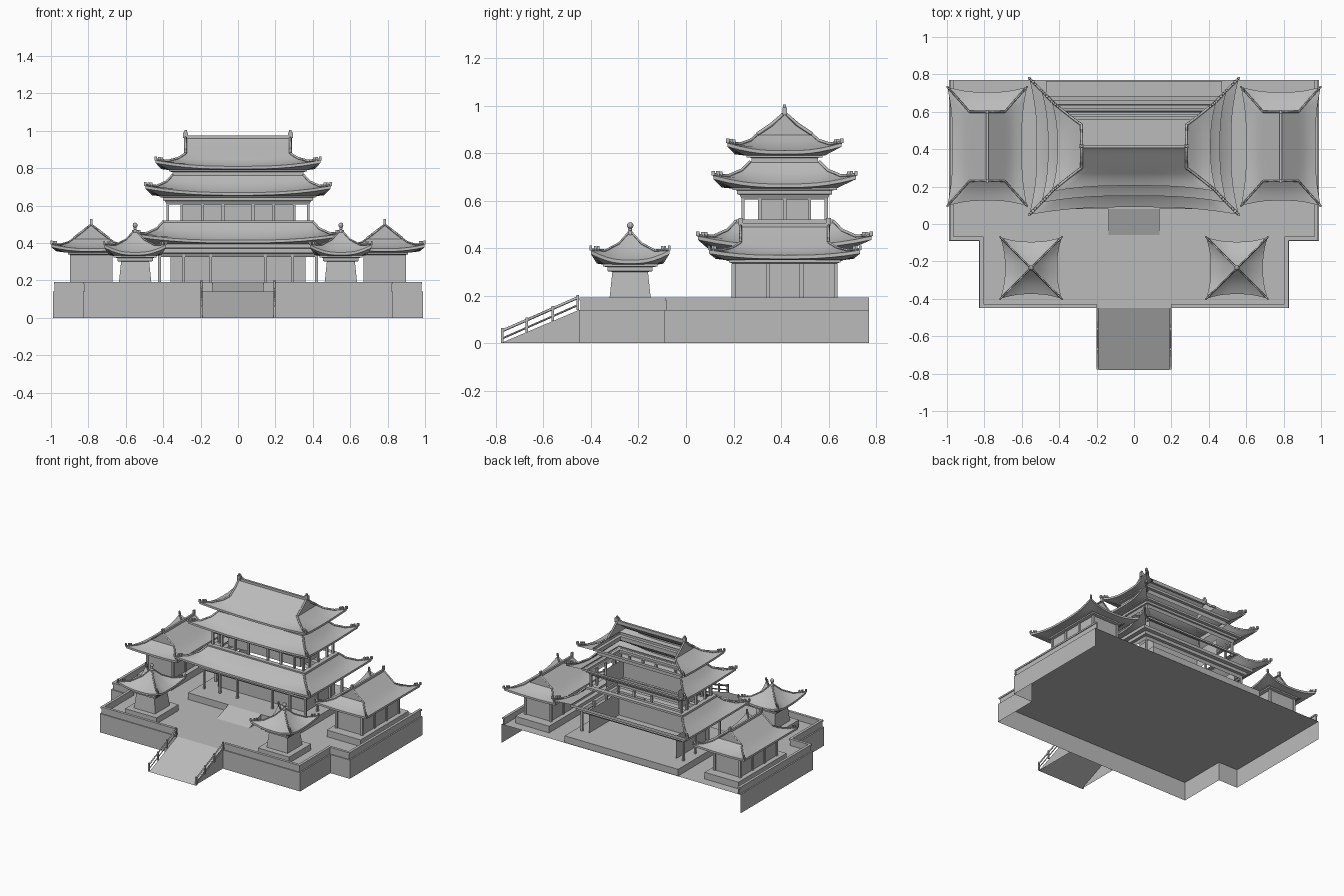
import bpy, bmesh, math
from mathutils import Vector

if "Cube" in bpy.data.objects:
    bpy.data.objects.remove(bpy.data.objects["Cube"])

stone = bpy.data.materials.new("pale_grey")
stone.use_nodes = True
stone.diffuse_color = (0.5, 0.5, 0.5, 1)
stone.node_tree.nodes["Principled BSDF"].inputs["Base Color"].default_value = (0.5, 0.5, 0.5, 1)
FRONT, RIGHT, BACK, LEFT = range(4)


def finish(name, bm, smooth=False):
    bmesh.ops.remove_doubles(bm, verts=bm.verts, dist=0.0004)
    bmesh.ops.recalc_face_normals(bm, faces=bm.faces)
    mesh = bpy.data.meshes.new(name)
    bm.to_mesh(mesh)
    bm.free()
    mesh.materials.append(stone)
    ob = bpy.data.objects.new(name, mesh)
    bpy.context.collection.objects.link(ob)
    if smooth:
        bpy.ops.object.select_all(action='DESELECT')
        ob.select_set(True)
        bpy.context.view_layer.objects.active = ob
        bpy.ops.object.shade_smooth_by_angle(angle=math.radians(25))
    return ob


def add_box(bm, x0, x1, y0, y1, z0, z1):
    made = bmesh.ops.create_cube(bm, size=1)["verts"]
    for v in made:
        v.co = Vector(((x0 + x1) / 2 + v.co.x * (x1 - x0),
                       (y0 + y1) / 2 + v.co.y * (y1 - y0),
                       (z0 + z1) / 2 + v.co.z * (z1 - z0)))


def boxes(name, items):
    bm = bmesh.new()
    for item in items:
        add_box(bm, *item)
    return finish(name, bm)


def posts(name, places, z0, z1, r):
    return boxes(name, [(x - r, x + r, y - r, y + r, z0, z1) for x, y in places])


def strip(name, path, z0, z1, thick=0):
    """Upright wall along an open plan path."""
    bm = bmesh.new()
    low = [bm.verts.new((x, y, z0)) for x, y in path]
    top = [bm.verts.new((x, y, z1)) for x, y in path]
    for i in range(len(path) - 1):
        bm.faces.new((low[i], low[i + 1], top[i + 1], top[i]))
    ob = finish(name, bm)
    if thick:
        mod = ob.modifiers.new("thickness", 'SOLIDIFY')
        mod.thickness, mod.offset, mod.use_even_offset = thick, 0, True
    return ob


def ring_side(centre, row, side, n):
    """Points of one side of a rectangular ring whose corners sweep up and out."""
    hx, hy, z, lift, flare = (tuple(row) + (0, 0))[:5]
    pts = []
    for i in range(n + 1):
        t = 2 * i / n - 1
        k = abs(t) ** 3
        a, b = [(t, -1), (1, t), (-t, 1), (-1, -t)][side]
        pts.append(Vector((centre[0] + a * (hx + flare * k),
                           centre[1] + b * (hy + flare * k), z + lift * k)))
    return pts


def loft(name, centre, rows, skip=(), n=1):
    bm = bmesh.new()
    for side in range(4):
        if side in skip:
            continue
        grid = [[bm.verts.new(p) for p in ring_side(centre, r, side, n)] for r in rows]
        for lo, hi in zip(grid, grid[1:]):
            for i in range(n):
                bm.faces.new((lo[i], lo[i + 1], hi[i + 1], hi[i]))
    return finish(name, bm, n > 1)


def bar(name, pts, r):
    curve = bpy.data.curves.new(name, 'CURVE')
    curve.dimensions = '3D'
    curve.bevel_depth, curve.bevel_resolution, curve.use_fill_caps = r, 0, True
    line = curve.splines.new('POLY')
    line.points.add(len(pts) - 1)
    for p, q in zip(line.points, pts):
        p.co = (*q, 1)
    curve.materials.append(stone)
    ob = bpy.data.objects.new(name, curve)
    bpy.context.collection.objects.link(ob)


def roof(name, c, rows, skip=(), hips=None, r=0.007):
    """Swept roof with hip ridges and small ridge ornaments."""
    loft(name, c, rows, skip, 12)
    for side in range(4):
        line = [ring_side(c, row, side, 1)[1] for row in rows[2:hips]]
        bar(name + "_hip_ridge", [p + Vector((0, 0, 0.004)) for p in line], r)
        ornaments = []
        for k in (0.0, 0.3, 0.5):
            p = line[0].lerp(line[1], k)
            ornaments.append((p.x - r, p.x + r, p.y - r, p.y + r, p.z, p.z + 0.02))
        boxes(name + "_hip_ornaments", ornaments)


def swept(hx, hy, z, tx, ty, tz, lift, flare, soffit):
    """Roof rows: soffit, eave edge, sagging slope, top."""
    def mix(f, g):
        return (hx + (tx - hx) * f, hy + (ty - hy) * f, z + 0.015 + (tz - z - 0.015) * g)
    return [(hx - soffit, hy - soffit, z - 0.005), (hx, hy, z, lift, flare),
            (hx, hy, z + 0.015, lift, flare),
            mix(0.35, 0.2) + (lift * 0.35, flare * 0.4),
            mix(0.7, 0.57) + (lift * 0.08, 0), (tx, ty, tz)]


# Terrace: deck, retaining wall and parapet, open at the back
half = [(0.99, 0.77), (0.99, -0.09), (0.83, -0.09), (0.83, -0.45)]
outline = half + [(-x, y) for x, y in reversed(half)]
bm = bmesh.new()
bm.faces.new([bm.verts.new((x, y, 0.14)) for x, y in outline])
finish("terrace_deck", bm)
strip("terrace_wall", outline, 0, 0.14)
for s in (1, -1):
    edge = [(s * (x - 0.015), min(y + 0.012, 0.77)) for x, y in half] + [(s * 0.2, -0.438)]
    strip("parapet", edge, 0.14, 0.18, 0.01)
    strip("parapet_coping", edge, 0.18, 0.192, 0.02)

# Ramps
def ramp(name, hx, y0, y1, z0, z1):
    bm = bmesh.new()
    a, b, c, d, e, f = [bm.verts.new(p) for p in (
        (-hx, y0, z0), (hx, y0, z0), (hx, y1, z1), (-hx, y1, z1), (hx, y1, z0), (-hx, y1, z0))]
    for face in ((a, b, c, d), (b, e, c), (a, d, f)):
        bm.faces.new(face)
    finish(name, bm)

ramp("front_ramp", 0.19, -0.78, -0.45, 0, 0.14)
ramp("hall_ramp", 0.135, -0.06, 0.08, 0.14, 0.19)
for x in (0.195, -0.195):
    stops = [(-0.773, 0.0), (-0.67, 0.045), (-0.56, 0.093), (-0.455, 0.14)]
    boxes("ramp_posts", [(x - .005, x + .005, y - .005, y + .005, z, z + 0.063) for y, z in stops])
    bar("ramp_handrail", [(x, y, z + 0.052) for y, z in (stops[0], stops[-1])], 0.006)
    bar("ramp_lower_rail", [(x, y, z + 0.02) for y, z in (stops[0], stops[-1])], 0.004)

# Main hall, open at the back
C = (0, 0.415)
OPEN = (BACK,)
boxes("hall_plinth", [(-0.47, 0.47, 0.08, 0.765, 0.14, 0.19)])
strip("hall_ground_wall", [(0.36, 0.635), (0.36, 0.28), (-0.36, 0.28), (-0.36, 0.635)], 0.19, 0.36)
posts("hall_columns", [(s * x, y) for s in (1, -1) for x, y in (
    (0.145, 0.2), (0.29, 0.2), (0.42, 0.2), (0.42, 0.34), (0.42, 0.49), (0.42, 0.63))], 0.19, 0.36, 0.007)
loft("hall_lower_brackets", C, [(0.42, 0.215, 0.325), (0.43, 0.225, 0.345), (0.45, 0.245, 0.347),
                                (0.45, 0.245, 0.37), (0.48, 0.27, 0.373), (0.48, 0.27, 0.395)])
roof("hall_lower_roof", C, swept(0.52, 0.325, 0.4, 0.40, 0.205, 0.51, 0.035, 0.04, 0.05), OPEN)
loft("gallery_sill", C, [(0.405, 0.205, 0.505), (0.405, 0.205, 0.52), (0.37, 0.17, 0.52)])
strip("gallery_wall", [(0.3, 0.52), (0.3, 0.31), (-0.3, 0.31), (-0.3, 0.52)], 0.5, 0.64)
posts("gallery_columns", [(s * x, y) for s in (1, -1) for x, y in (
    (0.08, 0.24), (0.19, 0.24), (0.3, 0.24), (0.375, 0.24),
    (0.375, 0.31), (0.375, 0.415), (0.375, 0.52), (0.375, 0.59))], 0.5, 0.63, 0.007)
loft("gallery_brackets", C, [(0.38, 0.18, 0.605), (0.39, 0.19, 0.625), (0.4, 0.2, 0.627),
                             (0.4, 0.2, 0.643), (0.42, 0.22, 0.645), (0.42, 0.22, 0.66)])
roof("hall_middle_roof", C, swept(0.46, 0.265, 0.655, 0.35, 0.145, 0.76, 0.035, 0.035, 0.05), OPEN)
loft("attic_wall", C, [(0.35, 0.14, 0.75), (0.35, 0.14, 0.78), (0.37, 0.16, 0.782),
                       (0.37, 0.16, 0.8)])
gable_top = [(0.28, 0.055, 0.915), (0.28, 0, 0.965)]
roof("hall_upper_roof", C, swept(0.41, 0.21, 0.795, 0.28, 0.115, 0.875, 0.032, 0.03, 0.04) + gable_top, OPEN, -2)
boxes("hall_main_ridge", [(-0.28, 0.28, C[1] - .008, C[1] + .008, 0.95, 0.975)])
for x in (0.28, -0.28):
    bar("hall_gable_trim", [(x, C[1] + d, z) for d, z in
                            ((-.115, .88), (-.055, .92), (0, .97), (.055, .92), (.115, .88))], 0.008)
    boxes("hall_ridge_finial", [(x - .014, x + .014, C[1] - .009, C[1] + .009, 0.96, 0.992),
                                (x - .006, x + .006, C[1] - .006, C[1] + .006, 0.99, 1.005)])

# Side halls and corner pavilions
for s in (1, -1):
    c = (s * 0.785, 0.415)
    boxes("side_hall_plinth", [(c[0] - 0.14, c[0] + 0.14, 0.13, 0.7, 0.14, 0.19)])
    loft("side_hall_walls", c, [(0.105, 0.215, 0.19), (0.105, 0.215, 0.335), (0.125, 0.235, 0.34),
                                (0.125, 0.235, 0.35), (0.145, 0.255, 0.352), (0.145, 0.255, 0.365)])
    posts("side_hall_columns", [(c[0] + a * 0.105, c[1] + b * 0.215) for a in (1, -1)
                                for b in (-1, -0.33, 0.33, 1)], 0.19, 0.335, 0.008)
    top = [(0.05, 0.185, 0.455), (0, 0.185, 0.495)]
    roof("side_hall_roof", c, swept(0.185, 0.29, 0.355, 0.095, 0.185, 0.42, 0.022, 0.028, 0.04) + top, (), -2, 0.005)
    boxes("side_hall_ridge", [(c[0] - .007, c[0] + .007, 0.23, 0.6, 0.485, 0.505)])
    for y in (0.23, 0.6):
        bar("side_hall_gable_trim", [(c[0] + d, y, z) for d, z in
                                     ((-.095, .425), (-.05, .46), (0, .5), (.05, .46), (.095, .425))], 0.006)
        boxes("side_hall_finial", [(c[0] - .006, c[0] + .006, y - .01, y + .01, 0.495, 0.527)])

    p = (s * 0.55, -0.235)
    boxes("pavilion_plinth", [(p[0] - 0.13, p[0] + 0.13, p[1] - 0.13, p[1] + 0.13, 0.14, 0.185)])
    loft("pavilion_walls", p, [(0.087, 0.087, 0.185), (0.075, 0.075, 0.3), (0.095, 0.095, 0.303),
                               (0.095, 0.095, 0.32), (0.115, 0.115, 0.323), (0.115, 0.115, 0.34)])
    roof("pavilion_roof", p, swept(0.14, 0.14, 0.335, 0.008, 0.008, 0.46, 0.04, 0.025, 0.03), (), None, 0.005)
    bm = bmesh.new()
    for z, r in ((0.46, 0.014), (0.478, 0.009), (0.495, 0.014)):
        for v in bmesh.ops.create_uvsphere(bm, u_segments=10, v_segments=6, radius=r)["verts"]:
            v.co += Vector((p[0], p[1], z))
    finish("pavilion_finial", bm, True)
